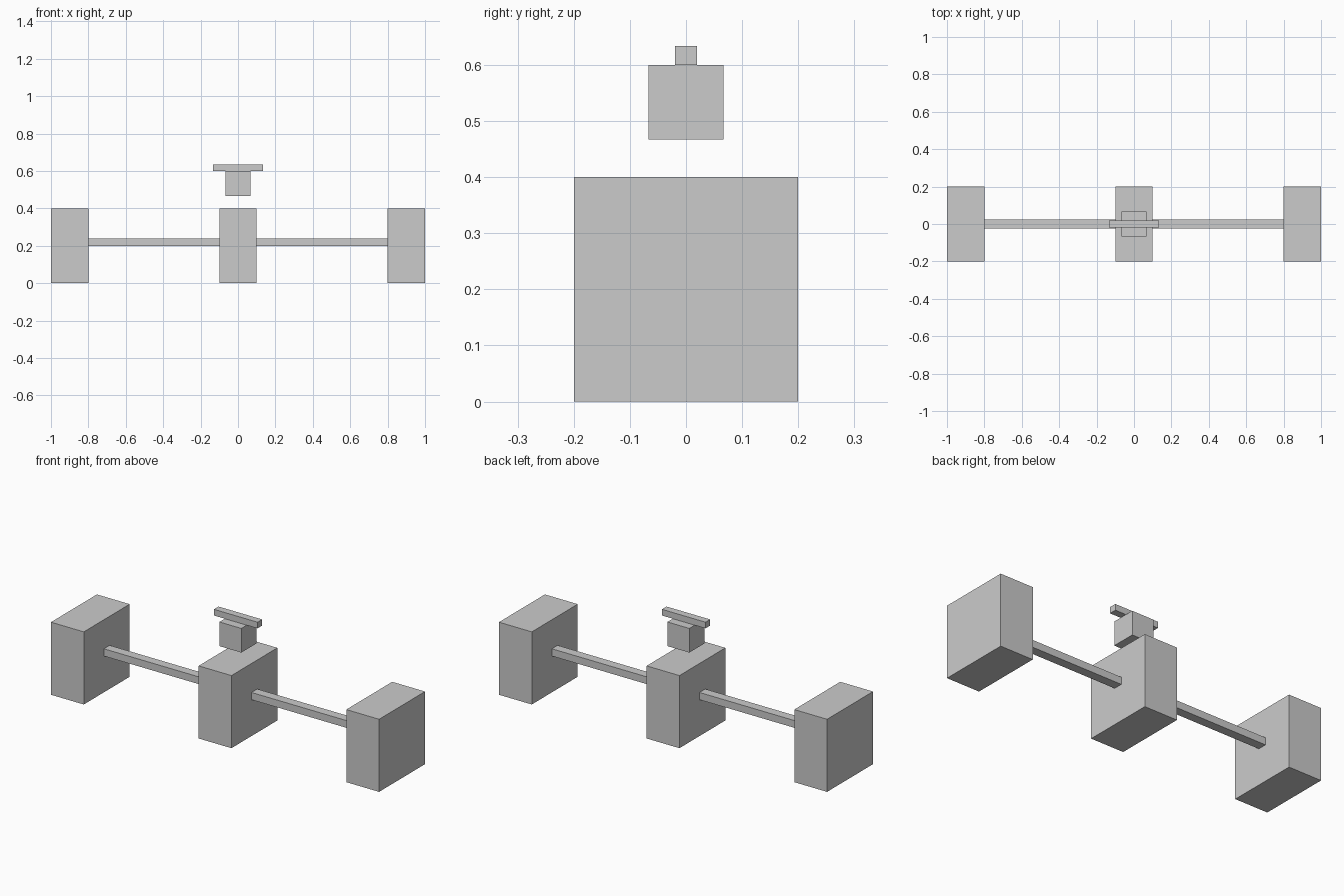
import bpy

if "Cube" in bpy.data.objects:
    bpy.data.objects.remove(bpy.data.objects["Cube"])


def box(name, x, y, z):
    """Axis-aligned box from (min, max) ranges."""
    bpy.ops.mesh.primitive_cube_add(
        size=1, location=[(a + b) / 2 for a, b in (x, y, z)])
    ob = bpy.context.object
    ob.name = name
    ob.scale = [b - a for a, b in (x, y, z)]
    bpy.ops.object.transform_apply(location=False, rotation=False, scale=True)
    return ob


# Central body
box("body", (-0.1, 0.1), (-0.2, 0.2), (0, 0.4))

# End blocks and the connecting rails on both sides
for side, s in (("left", -1), ("right", 1)):
    box(side + "_end_block", sorted((s * 0.8, s * 1.0)), (-0.2, 0.2), (0, 0.4))
    box(side + "_rail", sorted((s * 0.1, s * 0.8)), (-0.025, 0.025), (0.2, 0.24))

# Floating head with a crossbar on top
box("head", (-0.067, 0.067), (-0.067, 0.067), (0.467, 0.6))
box("crossbar", (-0.133, 0.133), (-0.02, 0.02), (0.6, 0.634))
